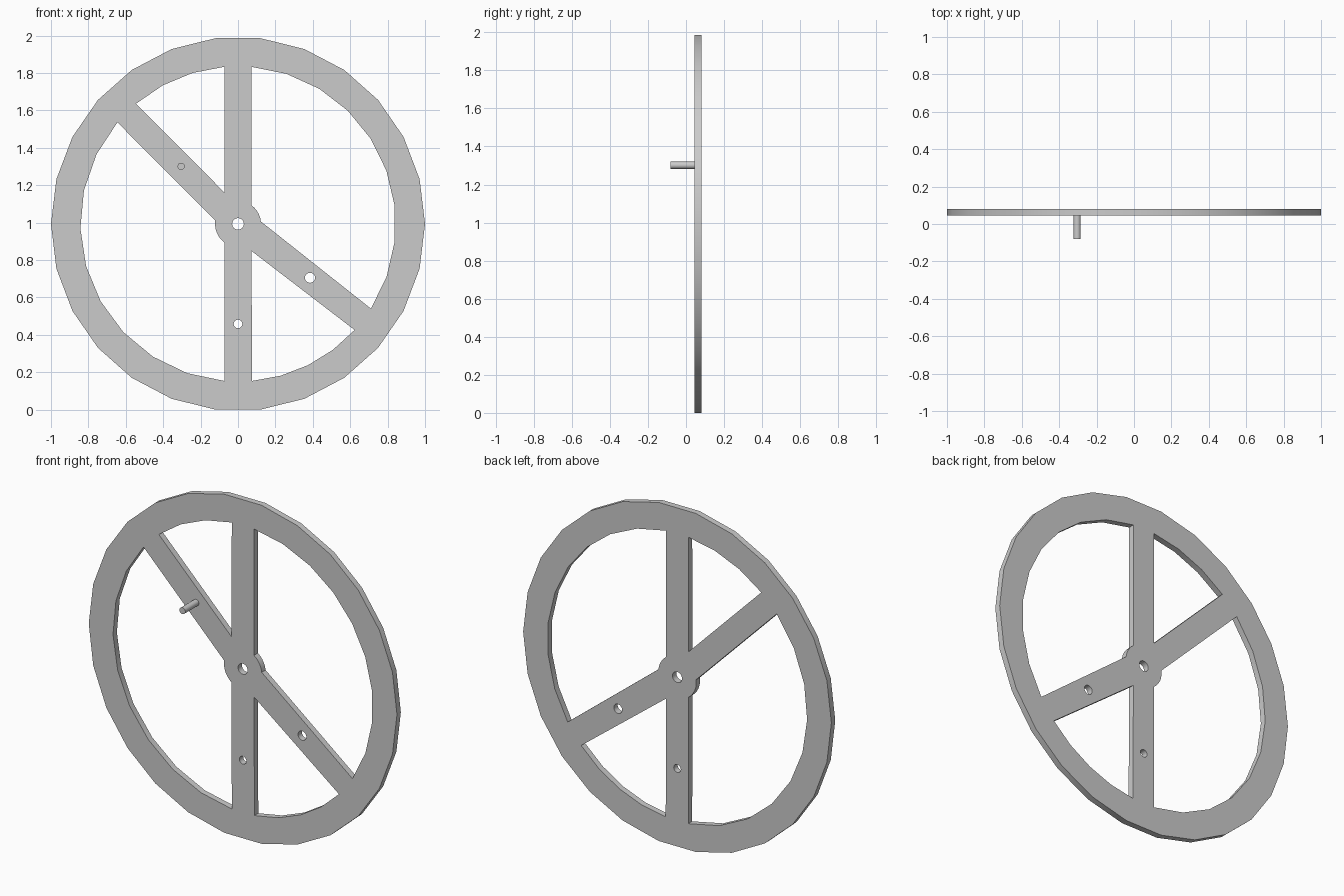
import bpy
from math import cos, sin, radians, pi

if "Cube" in bpy.data.objects:
    bpy.data.objects.remove(bpy.data.objects["Cube"])

CZ = 0.993                      # wheel centre height
Y_FRONT, Y_BACK = 0.045, 0.081  # plate faces
R_IN, R_HUB = 0.843, 0.123


def arc(r, a0, a1, n, cx=0.0, cz=0.0):
    """n segments from angle a0 to a1 (degrees), both ends included."""
    return [(cx + r * cos(radians(a0 + (a1 - a0) * i / n)),
             cz + r * sin(radians(a0 + (a1 - a0) * i / n))) for i in range(n + 1)]


def circle(r, n, cx=0.0, cz=0.0):
    return arc(r, 0, 360, n, cx, cz)[:-1]


def smooth(obj):
    bpy.ops.object.select_all(action='DESELECT')
    obj.select_set(True)
    bpy.context.view_layer.objects.active = obj
    bpy.ops.object.shade_smooth_by_angle(angle=radians(30))


loops = [
    circle(1.0, 26),                                                  # outer rim
    arc(R_IN, 94.9, 130.3, 3) + [(-0.0725, 0.168)],                   # upper left opening
    arc(R_IN, 139.9, 265.1, 9) + arc(R_HUB, 234, 172, 6),             # left opening
    arc(R_IN, 85.1, -32.5, 9) + arc(R_HUB, 6, 54, 5),                 # right opening
    arc(R_IN, -42.3, -84.9, 4) + [(0.0725, -0.145)],                  # lower right opening
    circle(0.031, 24),                                                # axle hole
    circle(0.027, 20, 0.385, -0.288),                                 # spoke hole
    circle(0.023, 20, 0.0, -0.535),                                   # lower spoke hole
]

# Wheel plate: filled outline with cut-outs, extruded
curve = bpy.data.curves.new("wheel_outline", 'CURVE')
curve.dimensions = '2D'
curve.fill_mode = 'BOTH'
curve.extrude = (Y_BACK - Y_FRONT) / 2
for pts in loops:
    s = curve.splines.new('POLY')
    s.points.add(len(pts) - 1)
    for p, (x, z) in zip(s.points, pts):
        p.co = (x, z, 0, 1)
    s.use_cyclic_u = True
wheel = bpy.data.objects.new("spoked_wheel", curve)
bpy.context.collection.objects.link(wheel)
wheel.rotation_euler = (pi / 2, 0, 0)
wheel.location = (0, (Y_FRONT + Y_BACK) / 2, CZ)
bpy.context.view_layer.objects.active = wheel
wheel.select_set(True)
bpy.ops.object.convert(target='MESH')
wheel = bpy.context.view_layer.objects.active
bpy.ops.object.mode_set(mode='EDIT')
bpy.ops.mesh.select_all(action='SELECT')
bpy.ops.mesh.remove_doubles(threshold=0.0001)
bpy.ops.mesh.normals_make_consistent(inside=False)
bpy.ops.object.mode_set(mode='OBJECT')
smooth(wheel)

# Crank pin on the diagonal spoke
y0, y1 = -0.081, Y_FRONT + 0.002
bpy.ops.mesh.primitive_cylinder_add(vertices=24, radius=0.019, depth=y1 - y0,
                                    location=(-0.304, (y0 + y1) / 2, 1.301),
                                    rotation=(pi / 2, 0, 0))
pin = bpy.context.object
pin.name = "crank_pin"
smooth(pin)
